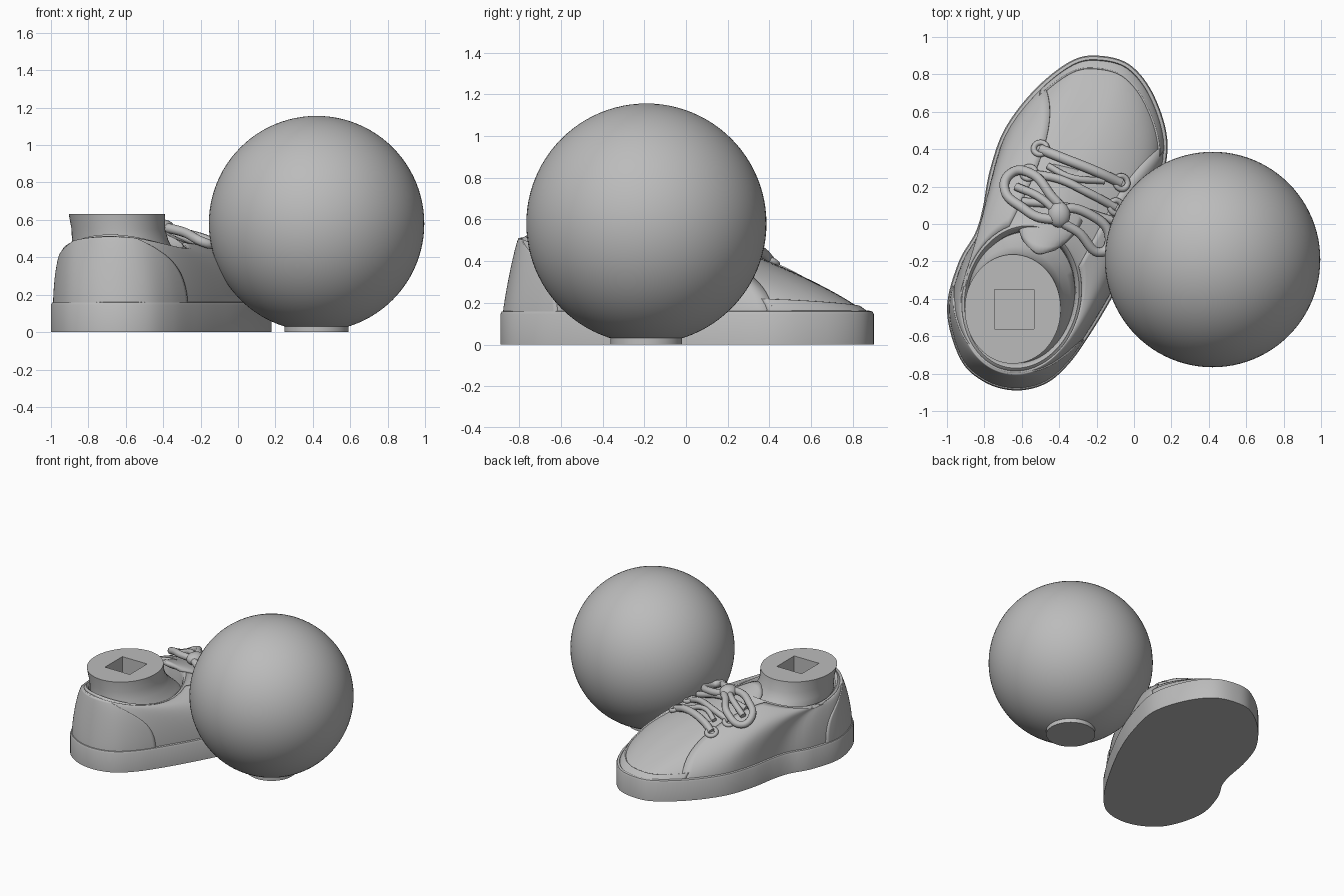
import bpy, bmesh, math
from math import sin, cos, pi, atan2
from mathutils import Vector
from mathutils.bvhtree import BVHTree

old = bpy.data.objects.get("Cube")
if old:
    bpy.data.objects.remove(old)

grey = bpy.data.materials.new("plain grey")
grey.use_nodes = True
grey.diffuse_color = (0.5, 0.5, 0.5, 1)
grey.node_tree.nodes["Principled BSDF"].inputs["Base Color"].default_value = (0.5, 0.5, 0.5, 1)


def finish(ob, angle=35):
    ob.data.materials.append(grey)
    bpy.ops.object.select_all(action='DESELECT')
    ob.select_set(True)
    bpy.context.view_layer.objects.active = ob
    if ob.type == 'MESH':
        bpy.ops.object.shade_smooth_by_angle(angle=math.radians(angle))
    return ob


def loft(name, rings, closed=True, cap_start=False, cap_end=False, angle=35, thick=0):
    """Skin a list of equal-length point rings."""
    bm = bmesh.new()
    rows = [[bm.verts.new(p) for p in ring] for ring in rings]
    n = len(rows[0])
    for a, b in zip(rows, rows[1:]):
        for i in range(n if closed else n - 1):
            j = (i + 1) % n
            bm.faces.new((a[i], a[j], b[j], b[i]))
    if cap_start:
        bm.faces.new(rows[0])
    if cap_end:
        bm.faces.new(rows[-1])
    bmesh.ops.recalc_face_normals(bm, faces=bm.faces)
    me = bpy.data.meshes.new(name)
    bm.to_mesh(me)
    bm.free()
    ob = bpy.data.objects.new(name, me)
    bpy.context.collection.objects.link(ob)
    if thick:
        mod = ob.modifiers.new("thickness", 'SOLIDIFY')
        mod.thickness, mod.offset = thick, 0
    return finish(ob, angle)


# Sole outline, from the toe tip round the inner side, heel and outer side
OUT = [Vector(p) for p in (
    (-.19, .90), (-.02, .85), (.11, .68), (.18, .42), (.12, .13), (.02, -.13),
    (-.11, -.38), (-.235, -.59), (-.35, -.75), (-.475, -.855), (-.636, -.89),
    (-.8, -.845), (-.93, -.72), (-1, -.46), (-.94, -.21), (-.85, -.05),
    (-.81, .08), (-.77, .29), (-.69, .51), (-.53, .72), (-.34, .87))]
N = len(OUT)
AX = Vector((.22, .975)).normalized()      # heel-to-toe direction
SIDE = Vector((AX.y, -AX.x))
MID = Vector((-.46, -.14))
COLLAR = Vector((-.6, -.39))


def outline(t):
    i, f = int(math.floor(t)), t % 1
    a, b, c, d = (OUT[(i + k) % N] for k in (-1, 0, 1, 2))
    return (b * 2 + (c - a) * f + (a * 2 - b * 5 + c * 4 - d) * f * f
            + (b * 3 - a - c * 3 + d) * f ** 3) / 2


def inset(t, d):
    tan = (outline(t + .05) - outline(t - .05)).normalized()
    return outline(t) + Vector((tan.y, -tan.x)) * d


def collar(a, k=1):
    return COLLAR + AX * (.4 * k * cos(a)) + SIDE * (.315 * k * sin(a))


def collar_angle(t):
    d = outline(t) - MID
    return atan2(d.dot(SIDE) / .45, d.dot(AX) / .9)


def collar_height(a):
    return .44 + (.09 if cos(a) > 0 else .07) * cos(a) ** 2


def upper_point(t, s):
    a = collar_angle(t)
    p = inset(t, .028).lerp(collar(a), s)
    power = 1.2 + .7 * sin(a) ** 2
    f = (1 - (1 - s) ** power) ** (1 / power)
    return Vector((p.x, p.y, .14 + (collar_height(a) - .14) * f))


# Rubber sole with a small lip around the upper
T = [i * N / 168 for i in range(168)]
loft("sole", [[(*inset(t, d), z) for t in T] for d, z in
              ((0, 0), (0, .145), (.006, .158), (.022, .162), (.03, .148), (.06, .14))],
     cap_start=True, cap_end=True)

# Upper with a rolled collar
S = [1 - cos(pi / 2 * k / 24) for k in range(25)]
rings = [[upper_point(t, s) for t in T] for s in S]
for k, dz in ((.96, .012), (.92, .0), (.89, -.04), (.87, -.15)):
    rings.append([(*collar(a, k), collar_height(a) + dz) for a in map(collar_angle, T)])
upper = loft("upper", rings, angle=50)
tree = BVHTree.FromPolygons([v.co for v in upper.data.vertices],
                            [p.vertices[:] for p in upper.data.polygons])


# Overlaid panels follow the upper between two curved seams
def panel(name, start, end, thick, top=1):
    rows = [[upper_point(start(s) + (end(s) - start(s)) * i / 60, s) for i in range(61)]
            for s in (q * top for q in S)]
    loft(name, rows, closed=False, thick=thick)


panel("side_panel", lambda s: 3 - .35 * sin(pi * s), lambda s: 19.2 + .6 * sin(pi * s), .02)
panel("heel_panel", lambda s: 7.2 + 1.8 * s * s, lambda s: 13.5 - 1.8 * s * s, .034, .97)
panel("toe_rand", lambda s: -1.9, lambda s: 3.1, .02, .05)

# Ankle with a square socket in its flat top
ANG = [2 * pi * i / 64 for i in range(64)]
rings = [[(x + rx * cos(a), y + ry * sin(a), z) for a in ANG] for x, y, rx, ry, z in (
    (-.59, -.37, .28, .36, .28), (-.595, -.38, .285, .37, .38), (-.615, -.405, .275, .345, .43),
    (-.63, -.43, .258, .31, .49), (-.64, -.445, .25, .293, .55), (-.648, -.455, .257, .292, .631))]
for z in (.631, .45):
    rings.append([(-.64 + .106 * cos(a) / max(abs(cos(a)), abs(sin(a))),
                   -.455 + .106 * sin(a) / max(abs(cos(a)), abs(sin(a))), z) for a in ANG])
loft("ankle", rings, cap_start=True, cap_end=True)


def surface_z(x, y):
    hit = tree.ray_cast(Vector((x, y, 2)), Vector((0, 0, -1)))[0]
    return hit.z if hit else .4


# Tongue: a thin curved flap rising in front of the ankle
rows = []
for i in range(13):
    u = i / 12
    w = .17 * (1 - max(0, u - .6) ** 2 * 3)
    c = Vector((-.36, .3)).lerp(Vector((-.5, -.1)), u)
    rows.append([(*(c + SIDE * (w * v / 6) - AX * (.06 * u * (1 - (v / 6) ** 2))),
                  .425 + .145 * u - .05 * (v / 6) ** 2) for v in range(-6, 7)])
loft("tongue", rows, closed=False, thick=.03)


# Laces lie on the upper; each point is x, y and lift above the surface
def lace(name, pts, radius=.023, loop=False):
    cu = bpy.data.curves.new(name, 'CURVE')
    cu.dimensions = '3D'
    cu.bevel_depth, cu.bevel_resolution, cu.resolution_u = radius, 3, 8
    cu.use_fill_caps = True
    sp = cu.splines.new('BEZIER')
    sp.bezier_points.add(len(pts) - 1)
    for bp, (x, y, h) in zip(sp.bezier_points, pts):
        bp.co = (x, y, max(.39, surface_z(x, y)) + h)
        bp.handle_left_type = bp.handle_right_type = 'AUTO'
    sp.use_cyclic_u = loop
    ob = bpy.data.objects.new(name, cu)
    bpy.context.collection.objects.link(ob)
    finish(ob)


lace("front_lace", [(-.5, .4, .01), (-.4, .36, .03), (-.2, .28, .03), (-.07, .22, .01)], .027)
lace("middle_lace", [(-.56, .27, .01), (-.4, .24, .03), (-.25, .17, .03), (-.1, .09, .01)])
lace("cross_lace", [(-.46, .31, .01), (-.34, .25, .03), (-.16, .23, .01)], .018)
lace("rear_lace", [(-.6, .12, .01), (-.4, .1, .03), (-.12, .02, .02)])
lace("outer_bow", [(-.39, .05, .05), (-.45, .16, .06), (-.55, .27, .06), (-.66, .27, .04),
                   (-.69, .18, .05), (-.6, .09, .04), (-.48, .03, .04)], .026, True)
lace("inner_bow", [(-.39, .05, .05), (-.29, -.05, .05), (-.17, -.15, .04), (-.13, -.08, .05),
                   (-.2, .03, .05)], .026, True)
lace("loose_end", [(-.4, .05, .05), (-.5, .14, .05), (-.63, .2, .03)], .022)

bpy.ops.mesh.primitive_uv_sphere_add(segments=16, ring_count=10, location=(-.4, .05, surface_z(-.4, .05) + .05))
knot = bpy.context.object
knot.name = "knot"
knot.scale = (.06, .07, .045)
finish(knot, 60)

# Eyelets
for x, y in ((-.5, .4), (-.07, .22), (-.56, .27), (-.1, .09)):
    hit, nor, _, _ = tree.ray_cast(Vector((x, y, 2)), Vector((0, 0, -1)))
    if hit:
        bpy.ops.mesh.primitive_torus_add(major_segments=24, minor_segments=8, major_radius=.035,
                                         minor_radius=.016, location=hit + nor * .01)
        eye = bpy.context.object
        eye.name = "eyelet"
        eye.rotation_euler = nor.to_track_quat('Z', 'Y').to_euler()
        finish(eye, 60)

# Ball resting on a small round foot
bpy.ops.mesh.primitive_uv_sphere_add(segments=96, ring_count=48, radius=.576, location=(.42, -.19, .58))
bpy.context.object.name = "ball"
finish(bpy.context.object, 60)
bpy.ops.mesh.primitive_cylinder_add(vertices=64, radius=.172, depth=.04, location=(.42, -.19, .02))
bpy.context.object.name = "ball_foot"
finish(bpy.context.object)
